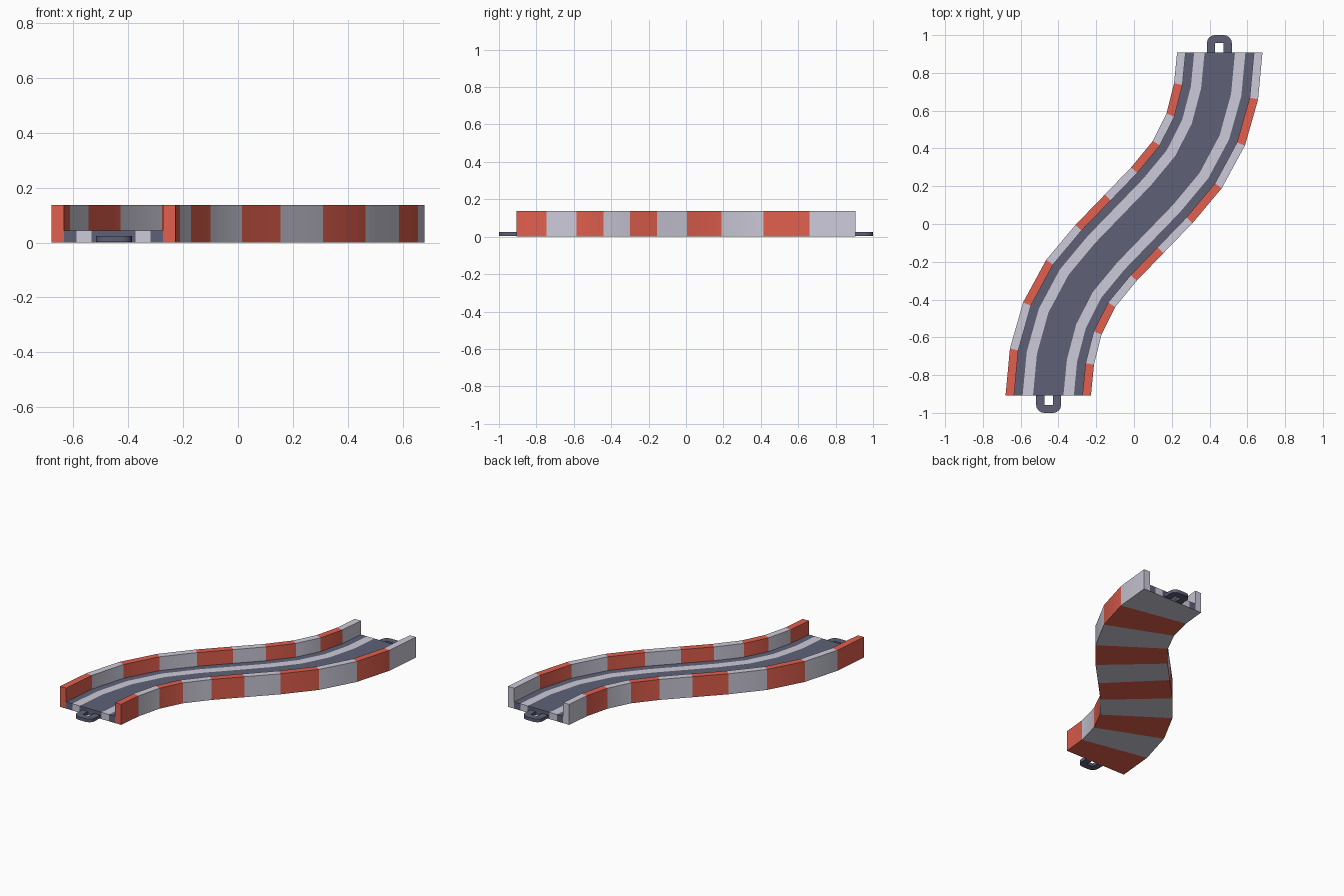
import bpy, bmesh, math

if "Cube" in bpy.data.objects:
    bpy.data.objects.remove(bpy.data.objects["Cube"])


def material(name, rgb):
    m = bpy.data.materials.new(name)
    m.diffuse_color = (*rgb, 1)
    m.use_nodes = True
    m.node_tree.nodes["Principled BSDF"].inputs["Base Color"].default_value = m.diffuse_color
    return m


RED, WHITE, ROAD = range(3)
MATS = [material("barrier red", (0.75, 0.115, 0.076)),
        material("pale grey", (0.60, 0.59, 0.69)),
        material("road slate", (0.112, 0.120, 0.185))]


def finish(bm, name):
    bmesh.ops.recalc_face_normals(bm, faces=bm.faces)
    me = bpy.data.meshes.new(name)
    bm.to_mesh(me)
    bm.free()
    for m in MATS:
        me.materials.append(m)
    ob = bpy.data.objects.new(name, me)
    bpy.context.collection.objects.link(ob)
    bpy.ops.object.select_all(action='DESELECT')
    ob.select_set(True)
    bpy.context.view_layer.objects.active = ob
    bpy.ops.object.shade_smooth_by_angle(angle=math.radians(30))
    return ob


# Plan outline: right edge, and the left edge as its half-turn copy
right = [(-0.228, -0.907), (-0.212, -0.745), (-0.172, -0.585), (-0.1, -0.44),
         (0.015, -0.3), (0.155, -0.155), (0.31, 0.005), (0.465, 0.19),
         (0.587, 0.415), (0.657, 0.66), (0.68, 0.907)]
left = [(-x, -y) for x, y in reversed(right)]

# Cross-section: (start, end, top height, top colour; None = alternating)
WALL_H, ROAD_H = 0.137, 0.045
cells = [(0.0, 0.1, WALL_H, None), (0.1, 0.2, ROAD_H, ROAD),
         (0.2, 0.322, ROAD_H, WHITE), (0.322, 0.678, ROAD_H, ROAD),
         (0.678, 0.8, ROAD_H, WHITE), (0.8, 0.9, ROAD_H, ROAD),
         (0.9, 1.0, WALL_H, None)]

# Track body: road, painted lines, barriers and banded underside in one sweep
bm = bmesh.new()
cache = {}


def vert(i, t, z):
    key = (i, t, z)
    if key not in cache:
        (ax, ay), (bx, by) = left[i], right[i]
        cache[key] = bm.verts.new((ax + (bx - ax) * t, ay + (by - ay) * t, z))
    return cache[key]


def face(verts, mat):
    bm.faces.new(verts).material_index = mat


n = len(right) - 1
for i in range(n):
    band = RED if i % 2 == 0 else WHITE

    def strip(t0, z0, t1, z1, mat):
        face([vert(i, t0, z0), vert(i, t1, z1),
              vert(i + 1, t1, z1), vert(i + 1, t0, z0)], mat)

    for t0, t1, h, col in cells:
        strip(t0, h, t1, h, band if col is None else col)
        strip(t0, 0, t1, 0, band)
    for t, low in ((0.0, 0), (0.1, ROAD_H), (0.9, ROAD_H), (1.0, 0)):
        strip(t, low, t, WALL_H, band)

# End caps
for i, band in ((0, RED), (n, WHITE)):
    for t0, t1, h, col in cells:
        ring = [vert(i, t0, 0), vert(i, t1, 0), vert(i, t1, h), vert(i, t0, h)]
        if col is None:   # include the road corner on the wall's inner side
            ring.insert(3 if t0 == 0 else 4,
                        vert(i, t1 if t0 == 0 else t0, ROAD_H))
            if t0 == 0:
                ring[2], ring[3] = vert(i, t1, ROAD_H), vert(i, t1, h)
        face(ring, band if col is None else col)
finish(bm, "track_body")


# Connector loops at both ends
def connector(name, s):
    r, w, y0, y1 = 0.042, 0.066, 0.906, 1.0
    pts = [(w, y0)]
    for side in (1, -1):
        arc = [(side * (w - r + r * math.cos(a)), y1 - r + r * math.sin(a))
               for a in (k * math.pi / 8 for k in range(5))]
        pts += arc if side == 1 else arc[::-1]
    pts += [(-w, y0), (-0.023, y0), (-0.023, 0.957), (0.023, 0.957), (0.023, y0)]
    bm = bmesh.new()
    f = bm.faces.new([bm.verts.new((s * (0.452 + x), s * y, 0.003)) for x, y in pts])
    new = bmesh.ops.extrude_face_region(bm, geom=[f])["geom"]
    bmesh.ops.translate(bm, vec=(0, 0, 0.021),
                        verts=[v for v in new if isinstance(v, bmesh.types.BMVert)])
    for f in bm.faces:
        f.material_index = ROAD
    finish(bm, name)


connector("front_connector", -1)
connector("back_connector", 1)
